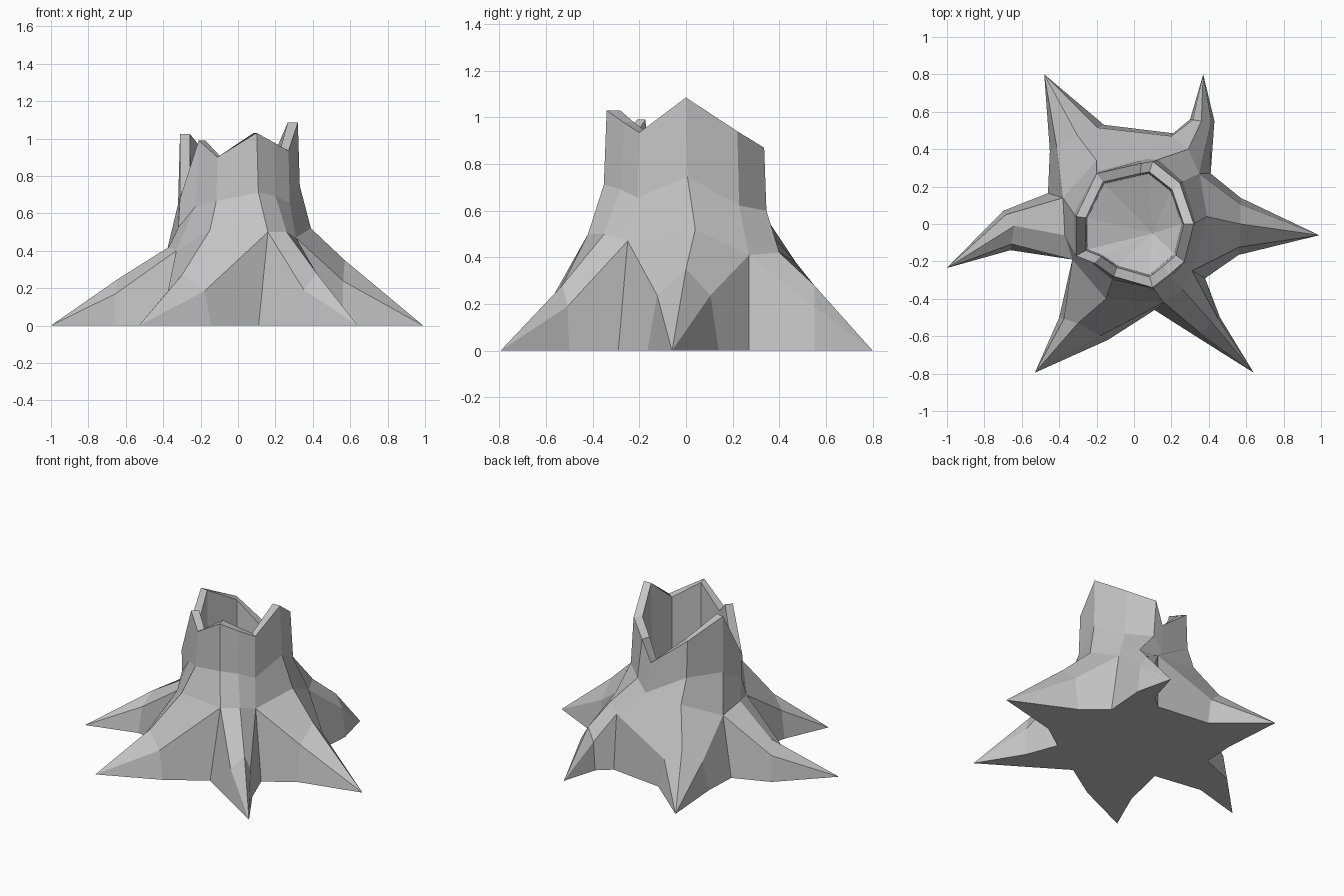
import bpy, bmesh
from mathutils import Vector as V

if "Cube" in bpy.data.objects:
    bpy.data.objects.remove(bpy.data.objects["Cube"])

# Trunk columns, counterclockwise from the right root, alternating root / valley:
# jagged rim point, then shoulder point where the trunk meets the roots
RIM = [(.32, 0, 1.085), (.245, .22, .94), (.1, .335, .87), (.04, .325, .72),
       (-.2, .27, .91), (-.31, .04, 1.025), (-.31, -.17, .68), (-.21, -.21, .99),
       (-.11, -.28, .9), (.1, -.34, 1.03), (.19, -.27, .98), (.27, -.2, .935)]
SHOULDER = [(.39, .04, .52), (.35, .27, .41), (.29, .4, .42), (.2, .47, .38),
            (-.2, .34, .5), (-.38, .14, .4), (-.37, -.06, .42), (-.33, -.19, .4),
            (-.15, -.4, .51), (.16, -.42, .5), (.26, -.35, .5), (.31, -.25, .47)]
# Roots: tip, ridge middle, flank foot before and after the ridge
ROOTS = [((.99, -.06), (.57, 0, .35), (.56, -.165), (.57, .14)),
         ((.37, .8), (.36, .55, .28), (.43, .55), (.3, .56)),
         ((-.48, .8), (-.3, .47, .28), (-.16, .53), (-.45, .39)),
         ((-1, -.235), (-.64, -.01, .25), (-.7, .07), (-.66, -.14)),
         ((-.53, -.795), (-.3, -.53, .27), (-.4, -.5), (-.14, -.62)),
         ((.64, -.795), (.42, -.53, .28), (.33, -.6), (.46, -.5))]
# Ground point of the valley following each root
VALLEYS = [(.41, .27), (.21, .485), (-.46, .165), (-.33, -.19), (.11, -.46), (.38, -.29)]

bm = bmesh.new()


def vert(p):
    return bm.verts.new((p[0], p[1], p[2] if len(p) > 2 else 0))


def band(lower, upper):
    n = len(lower)
    for i in range(n):
        j = (i + 1) % n
        bm.faces.new((lower[i], lower[j], upper[j], upper[i]))


# Trunk: shoulder, waist, rim, inner rim, hollow floor
waist = []
for r, s in zip(RIM, SHOULDER):
    r, s = V(r), V(s)
    p = s.lerp(r, .85)
    p.z = s.z + .4 * (r.z - s.z)
    waist.append(p)
rings = [[vert(p) for p in ring] for ring in (
    SHOULDER, waist, RIM,
    [(x * .83, y * .83, z) for x, y, z in RIM],
    [(x * .8, y * .8, .47) for x, y, z in RIM])]
for a, b in zip(rings, rings[1:]):
    band(a, b)
floor_mid = vert((.1, -.05, .36))
for i in range(12):
    bm.faces.new((rings[4][i], rings[4][(i + 1) % 12], floor_mid))

# Roots: two faceted flanks each, meeting in a ridge
top = rings[0]
valley = [vert(p) for p in VALLEYS]
outline = []
for i, (tip, ridge, foot_a, foot_b) in enumerate(ROOTS):
    t, m = vert(tip), vert(ridge)
    feet = []
    for foot, ground, crest in ((foot_a, valley[i - 1], top[2 * i - 1]),
                                (foot_b, valley[i], top[2 * i + 1])):
        f = vert(foot)
        side = V((*foot, 0)).lerp(V(ridge), .25)
        side.z = ridge[2] * .68
        s = vert(side)
        bm.faces.new((ground, f, s, crest))
        bm.faces.new((crest, s, m, top[2 * i]))
        bm.faces.new((f, t, s))
        bm.faces.new((s, t, m))
        feet.append(f)
    outline += [feet[0], t, feet[1], valley[i]]
bm.faces.new(outline[::-1])  # underside

bmesh.ops.recalc_face_normals(bm, faces=bm.faces[:])
mesh = bpy.data.meshes.new("tree_stump")
bm.to_mesh(mesh)
bm.free()
stump = bpy.data.objects.new("tree_stump", mesh)
bpy.context.collection.objects.link(stump)
mat = bpy.data.materials.new("grey_wood")
mat.diffuse_color = (.55, .55, .55, 1)
mat.use_nodes = True
mat.node_tree.nodes["Principled BSDF"].inputs["Base Color"].default_value = mat.diffuse_color
mesh.materials.append(mat)
